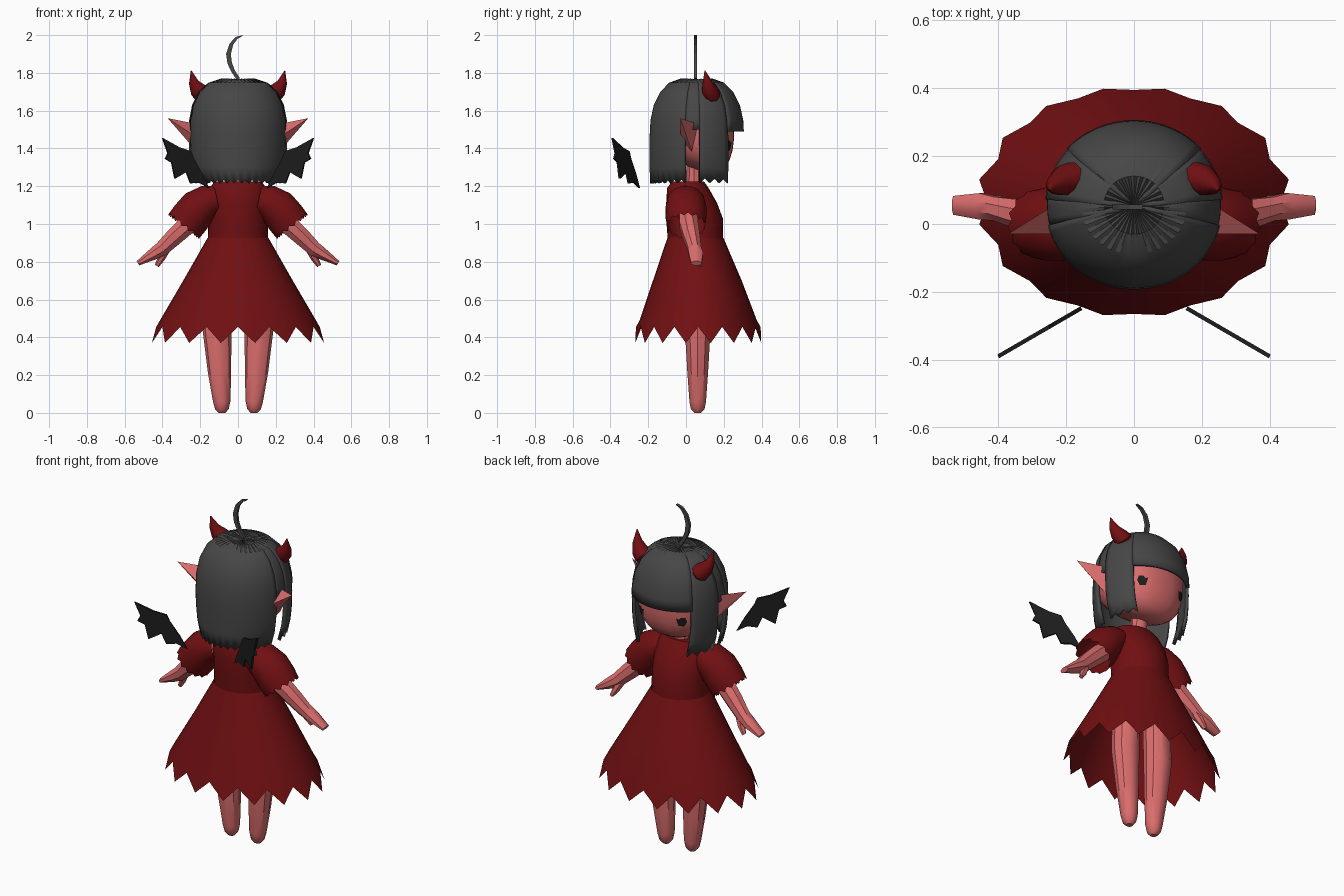
import bpy, bmesh, math
from mathutils import Vector

if "Cube" in bpy.data.objects:
    bpy.data.objects.remove(bpy.data.objects["Cube"])

def material(name, rgb):
    m = bpy.data.materials.new(name)
    m.diffuse_color = (*rgb, 1)
    m.use_nodes = True
    m.node_tree.nodes["Principled BSDF"].inputs["Base Color"].default_value = m.diffuse_color
    return m

SKIN = material("skin", (0.72, 0.155, 0.155))
RED = material("dark_red", (0.165, 0.005, 0.006))
HAIR = material("charcoal", (0.062, 0.062, 0.062))
BLACK = material("black", (0.012, 0.012, 0.012))

def make(name, verts, faces, mat, mirror=False, solid=0, smooth=35, offset=-1):
    """Mesh object, optionally thickened and mirrored over x = 0."""
    me = bpy.data.meshes.new(name)
    me.from_pydata([tuple(v) for v in verts], [], faces)
    bm = bmesh.new()
    bm.from_mesh(me)
    bmesh.ops.remove_doubles(bm, verts=bm.verts, dist=1e-5)
    bmesh.ops.recalc_face_normals(bm, faces=bm.faces)
    bm.to_mesh(me)
    bm.free()
    ob = bpy.data.objects.new(name, me)
    bpy.context.collection.objects.link(ob)
    me.materials.append(mat)
    if smooth:
        bpy.ops.object.select_all(action='DESELECT')
        ob.select_set(True)
        bpy.context.view_layer.objects.active = ob
        bpy.ops.object.shade_smooth_by_angle(angle=math.radians(smooth))
    if solid:
        s = ob.modifiers.new("thickness", 'SOLIDIFY')
        s.thickness, s.offset = solid, offset
    if mirror:
        ob.modifiers.new("mirror", 'MIRROR')
    return ob

def loft(rings, loop=True, caps=(False, False)):
    """Faces joining equal rings of points."""
    n = len(rings[0])
    verts = [p for r in rings for p in r]
    faces = [(i*n + j, i*n + (j+1) % n, (i+1)*n + (j+1) % n, (i+1)*n + j)
             for i in range(len(rings)-1) for j in range(n if loop else n-1)]
    if caps[0]:
        faces.append(tuple(range(n)))
    if caps[1]:
        faces.append(tuple(range(len(verts)-n, len(verts))))
    return verts, faces

def tube(path, n, jag=0):
    """Rings across a path of (x, y, z, radius in y, radius across)."""
    rings = []
    for i, (x, y, z, ry, rv) in enumerate(path):
        a, b = path[max(i-1, 0)], path[min(i+1, len(path)-1)]
        d = Vector((b[0]-a[0], 0, b[2]-a[2])).normalized()
        v = d.cross(Vector((0, 1, 0)))
        ring = []
        for k in range(n):
            t = 2*math.pi*(k+.5)/n
            p = Vector((x, y, z)) + Vector((0, ry*math.cos(t), 0)) + v*rv*math.sin(t)
            if jag and i == len(path)-1:
                p += d*jag*(1 if k % 2 else -1)
            ring.append(p)
        rings.append(ring)
    return rings

# ---- head: rounded box with a sloping jaw ----
bm = bmesh.new()
bmesh.ops.create_uvsphere(bm, u_segments=24, v_segments=16, radius=1)
for v in bm.verts:
    c = v.co / sum(abs(a)**2.5 for a in v.co)**(1/2.5)
    v.co = (c.x*.222, .05 + c.y*.205, 1.5 + c.z*.22)
    if c.z < 0:
        v.co.z += .35*c.z*(v.co.y - .08)
head_verts = [v.co.copy() for v in bm.verts]
head_faces = [tuple(v.index for v in f.verts) for f in bm.faces]
bm.free()
head = make("head", head_verts, head_faces, SKIN)

# ---- eyes: thin plates laid on the face ----
outline = [(-.024, .02), (-.008, .014), (.0, .026), (.022, .026), (.027, 0), (.012, -.028), (-.014, -.026)]
eyes = make("eyes", [(.128+x, .4, 1.415+z) for x, z in outline], [tuple(range(7))], BLACK, smooth=0)
w = eyes.modifiers.new("lay", 'SHRINKWRAP')
w.target, w.wrap_method, w.offset = head, 'PROJECT', .005
w.use_project_y, w.use_negative_direction, w.use_positive_direction = True, True, False
w.use_project_x = w.use_project_z = False
eyes.modifiers.new("mirror", 'MIRROR')

# ---- ears ----
make("ears", [(.22, .065, 1.53), (.22, .03, 1.385), (.22, -.03, 1.46), (.372, -.03, 1.56), (.265, .02, 1.455)],
     [(0, 4, 3), (4, 1, 3), (0, 3, 2), (2, 3, 1), (0, 1, 4), (0, 2, 1)], SKIN, True, smooth=0)

# ---- neck ----
make("neck", *loft(tube([(0, .04, 1.18, .042, .045), (0, .045, 1.4, .04, .045)], 10)), SKIN)

# ---- hair sections cut from one dome profile: (z, x scale, y scale) ----
DOME = [(1.755, 0, 0), (1.766, .16, .16), (1.77, .34, .34), (1.748, .6, .58), (1.70, .8, .77), (1.63, .93, .91),
        (1.55, .99, .98), (1.46, 1, 1), (1.38, .99, 1), (1.30, .95, 1), (1.215, .86, .99)]

def hair(name, a0, a1, n, bottom, scale=1, jag=0, mirror=False):
    rows = [r for r in DOME if r[0] > bottom + .01 or r[1] < .3]
    lo = next(r for r in DOME[3:] if r[0] <= bottom + .01)
    hi = rows[-1]
    t = (hi[0]-bottom) / (hi[0]-lo[0])
    rows.append((bottom, hi[1]+t*(lo[1]-hi[1]), hi[2]+t*(lo[2]-hi[2])))
    rings = []
    for i, (z, sx, sy) in enumerate(rows):
        ring = []
        for k in range(n+1):
            a = math.radians(a0 + (a1-a0)*k/n)
            dz = jag*(k % 2) if i == len(rows)-1 else 0
            if i in (1, 2):          # folds gathered at the crown
                dz = -.008*(k % 2)
            ring.append((.262*scale*sx*math.cos(a), .055 + .248*scale*sy*math.sin(a), z + dz))
        rings.append(ring)
    make(name, *loft(rings, loop=False), HAIR, mirror, solid=.018)

hair("back_hair", 194, 346, 30, 1.215, 1, .02)
hair("hair_over_ears", -14, 6, 4, 1.5, .985, 0, True)
hair("side_locks", 4, 43, 6, 1.215, 1.0, .025, True)
hair("fringe", 42, 138, 16, 1.49, 1.02)

# ---- curled strand on the crown ----
curl = [((.025, 2.0), (.02, 1.993)), ((-.012, 1.99), (-.004, 1.98)), ((-.045, 1.955), (-.026, 1.948)),
        ((-.063, 1.90), (-.038, 1.90)), ((-.056, 1.85), (-.032, 1.853)), ((-.035, 1.805), (-.016, 1.812)),
        ((-.005, 1.76), (.01, 1.772))]
make("curled_strand", [(x, .05, z) for pair in curl for x, z in pair],
     [(2*i, 2*i+1, 2*i+3, 2*i+2) for i in range(6)], HAIR, solid=.016, smooth=0, offset=0)

# ---- horns ----
horn = [(.165, .14, 1.665, .028, .03), (.185, .135, 1.685, .048, .05), (.212, .128, 1.71, .045, .044),
        (.235, .115, 1.75, .027, .026), (.248, .10, 1.812, .002, .002)]
make("horns", *loft(tube(horn, 10), caps=(True, True)), RED, True, smooth=40)

# ---- bat wings ----
wing = [(.155, 1.19), (.19, 1.265), (.235, 1.345), (.25, 1.385), (.31, 1.405), (.40, 1.455), (.372, 1.375),
        (.385, 1.345), (.352, 1.325), (.335, 1.24), (.275, 1.275), (.252, 1.215), (.205, 1.22)]
make("wings", [(x, -.245 - (x-.15)*.58, z) for x, z in wing], [tuple(range(len(wing)))],
     BLACK, True, solid=.012, smooth=0, offset=0)

# ---- dress: bodice and skirt with sixteen hem points ----
def ellipse(z, cy, rx, ry, n=32):
    return [(rx*math.cos(2*math.pi*k/n), cy + ry*math.sin(2*math.pi*k/n), z) for k in range(n)]

make("bodice", *loft([ellipse(*r) for r in [
    (1.225, .01, .125, .085), (1.19, .01, .15, .11), (1.11, .03, .16, .135),
    (1.03, .045, .157, .15), (.92, .05, .16, .147)]], caps=(True, False)), RED)

skirt = [ellipse(*r) for r in [(.925, .05, .162, .149), (.70, .06, .29, .235), (.49, .065, .413, .31)]]
valley, tip = ellipse(.455, .065, .433, .33), ellipse(.37, .065, .465, .34)
skirt.append([tip[k] if k % 2 else valley[k] for k in range(32)])
make("skirt", *loft(skirt), RED, smooth=20)

# ---- puffed sleeves with a toothed hem ----
sleeve = [(.11, .0, 1.13, .085, .075), (.155, .0, 1.12, .1, .09), (.21, .0, 1.085, .108, .103),
          (.25, .0, 1.035, .108, .106), (.285, .0, .99, .1, .104)]
make("sleeves", *loft(tube(sleeve, 28, .009)), RED, True)

# ---- arms, hands and thumbs ----
arm = [(.15, .01, 1.09, .05, .05), (.27, .015, .995, .053, .055), (.34, .03, .93, .047, .05),
       (.405, .045, .868, .038, .042), (.45, .052, .84, .042, .034), (.53, .055, .792, .03, .014)]
make("arms", *loft(tube(arm, 8), caps=(True, True)), SKIN, True)
thumb = [(.385, .05, .865, .025, .026), (.405, .065, .82, .022, .02), (.43, .075, .778, .013, .012)]
make("thumbs", *loft(tube(thumb, 6), caps=(True, True)), SKIN, True)

# ---- legs with rounded ends ----
leg = [(.10, .06, .86, .075, .07), (.112, .062, .45, .072, .077), (.098, .062, .22, .058, .062),
       (.086, .062, .06, .046, .046), (.085, .062, .02, .038, .036), (.085, .062, .0, .018, .018)]
make("legs", *loft(tube(leg, 10), caps=(True, True)), SKIN, True)
